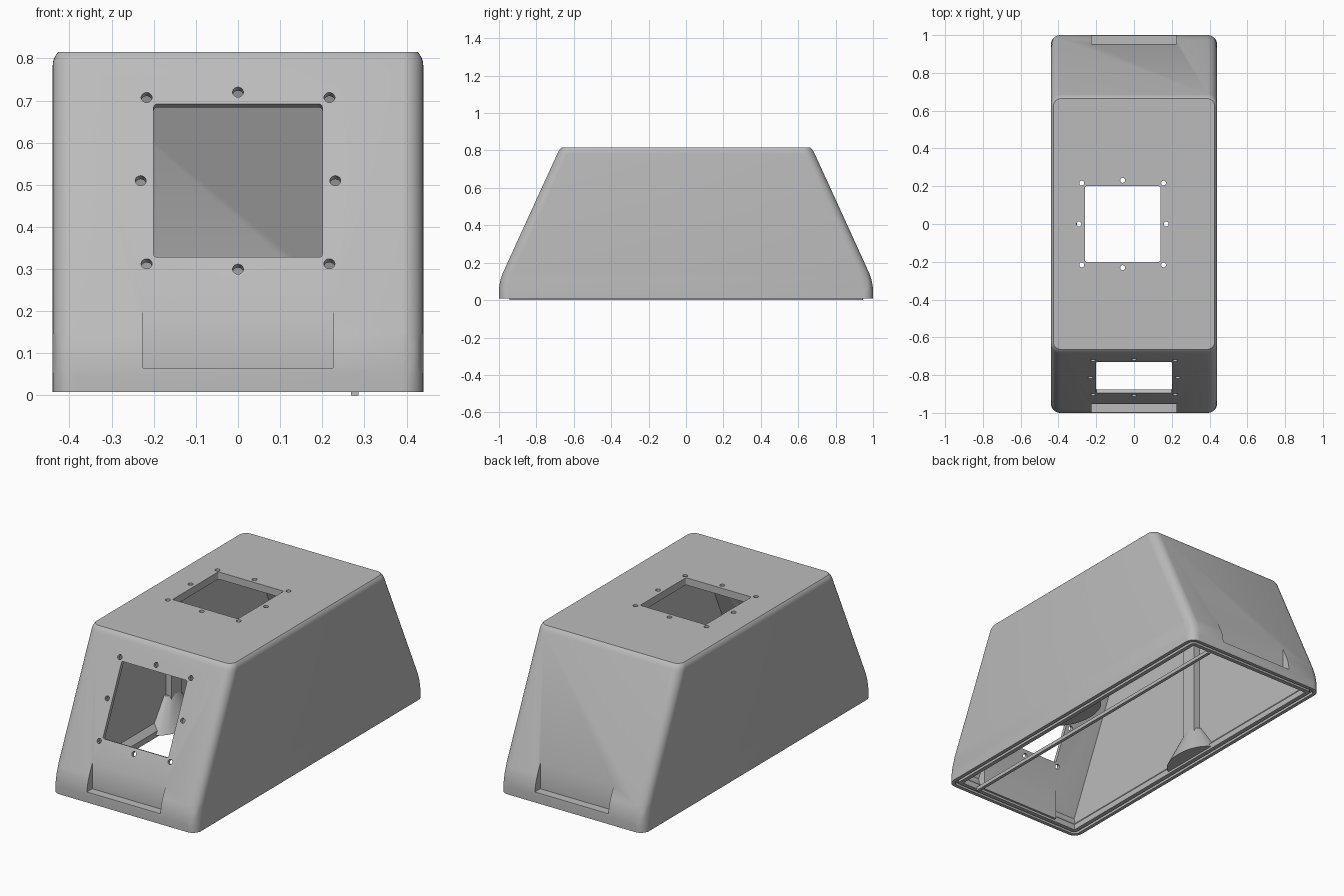
import bpy, bmesh, math
from mathutils import Matrix, Vector

old = bpy.data.objects.get("Cube")
if old:
    bpy.data.objects.remove(old, do_unlink=True)

grey = bpy.data.materials.new("light grey plastic")
grey.use_nodes = True
grey.diffuse_color = (0.5, 0.5, 0.5, 1)
grey.node_tree.nodes["Principled BSDF"].inputs["Base Color"].default_value = grey.diffuse_color

SLOPE = 0.457                      # y change per z on the end faces
TILT = math.atan(SLOPE)


def make(name, bm):
    bmesh.ops.recalc_face_normals(bm, faces=bm.faces)
    mesh = bpy.data.meshes.new(name)
    bm.to_mesh(mesh)
    bm.free()
    mesh.materials.append(grey)
    ob = bpy.data.objects.new(name, mesh)
    bpy.context.collection.objects.link(ob)
    return ob


def loft(name, rings, radius=0, upright_only=False):
    """Stack of centred rectangles (half x, half y, z), optionally rounded."""
    bm = bmesh.new()
    loops = [[bm.verts.new((sx * x, sy * y, z))
              for sx, sy in ((-1, -1), (1, -1), (1, 1), (-1, 1))] for x, y, z in rings]
    for a, b in zip(loops, loops[1:]):
        for i in range(4):
            j = (i + 1) % 4
            bm.faces.new((a[i], a[j], b[j], b[i]))
    bm.faces.new(loops[0][::-1])
    bm.faces.new(loops[-1])
    if radius:
        bmesh.ops.dissolve_limit(bm, angle_limit=0.01, verts=bm.verts, edges=bm.edges)
        low = rings[0][2] + 1e-4
        edges = [e for e in bm.edges if max(v.co.z for v in e.verts) > low]
        if upright_only:
            edges = [e for e in edges if abs(e.verts[0].co.z - e.verts[1].co.z) > 1e-4]
        bmesh.ops.bevel(bm, geom=edges, offset=radius, segments=8,
                        profile=0.5, affect='EDGES')
    return make(name, bm)


def box(name, lo, hi):
    lo, hi = Vector(lo), Vector(hi)
    bm = bmesh.new()
    bmesh.ops.create_cube(bm, size=1, matrix=Matrix.Translation((lo + hi) / 2)
                          @ Matrix.Diagonal((*(hi - lo), 1)))
    return make(name, bm)


def cylinder(name, r1, r2, depth, matrix, sides=20):
    bm = bmesh.new()
    bmesh.ops.create_cone(bm, cap_ends=True, segments=sides, radius1=r1, radius2=r2,
                          depth=depth, matrix=matrix)
    return make(name, bm)


def combine(target, tool, operation='DIFFERENCE'):
    mod = target.modifiers.new("cut", 'BOOLEAN')
    mod.operation, mod.object, mod.solver = operation, tool, 'EXACT'
    bpy.context.view_layer.objects.active = target
    bpy.ops.object.modifier_apply(modifier=mod.name)
    bpy.data.objects.remove(tool, do_unlink=True)


# Outer housing, trimmed flat at top and bottom
housing = loft("housing", [(0.44, 1, -0.2), (0.44, 1, 0.1),
                           (0.44, 1 - SLOPE * 0.7325, 0.8325)], 0.05)
combine(housing, box("trim", (-1, -2, 0.008), (1, 2, 0.815)), 'INTERSECT')

# Inner cavity with a thicker, chamfered bottom rim
cavity = loft("cavity", [(0.382, 0.942, -0.1), (0.382, 0.942, 0.04), (0.41, 0.972, 0.07),
                         (0.41, 0.978, 0.1), (0.41, 0.669, 0.775)])
for s in (-1, 1):
    # Material kept behind each grip recess
    combine(cavity, box("grip_backing", (-0.245, min(s * 0.93, s * 1.1), 0.02),
                        (0.245, max(s * 0.93, s * 1.1), 0.23)))
    # Side wall rib and its flared foot
    combine(cavity, box("rib", (min(s * 0.375, s * 0.5), -0.045, 0.03),
                        (max(s * 0.375, s * 0.5), 0.045, 0.9)))
    foot = Matrix.Translation((s * 0.41, 0, 0.105)) @ Matrix.Diagonal((0.6, 1, 1, 1))
    combine(cavity, cylinder("foot", 0.18, 0.06, 0.17, foot, 32))
combine(housing, cavity)

# Grip recesses at both ends
for s in (-1, 1):
    combine(housing, box("grip_recess", (-0.225, min(s * 0.952, s * 1.2), 0.065),
                         (0.225, max(s * 0.952, s * 1.2), 0.3)))

# Square window with eight screw holes, on the top and on the front slope
windows = (Matrix.Translation((-0.06, 0, 0.8)),
           Matrix.Translation((0, -1 + SLOPE * 0.41, 0.51))
           @ Matrix.Rotation(math.pi / 2 - TILT, 4, 'X'))
for place in windows:
    opening = loft("opening", [(0.2, 0.2, -0.08), (0.2, 0.2, 0.08)], 0.008, True)
    opening.data.transform(place)
    combine(housing, opening)
    for i in (-1, 0, 1):
        for j in (-1, 0, 1):
            if i or j:
                reach = 0.217 if i and j else 0.231
                spot = place @ Matrix.Translation((i * reach, j * reach, 0))
                combine(housing, cylinder("screw_hole", 0.013, 0.013, 0.16, spot))

# Seal groove around the underside of the rim
groove = loft("groove", [(0.42, 0.98, -0.05), (0.42, 0.98, 0.022)], 0.03, True)
combine(groove, loft("groove_core", [(0.405, 0.965, -0.1), (0.405, 0.965, 0.1)], 0.02, True))
combine(housing, groove)

bpy.ops.object.select_all(action='DESELECT')
housing.select_set(True)
bpy.context.view_layer.objects.active = housing
bpy.ops.object.shade_smooth_by_angle(angle=math.radians(25))

# Long bar across the open underside
box("bottom_rail", (0.268, -0.945, 0), (0.286, 0.945, 0.02))
